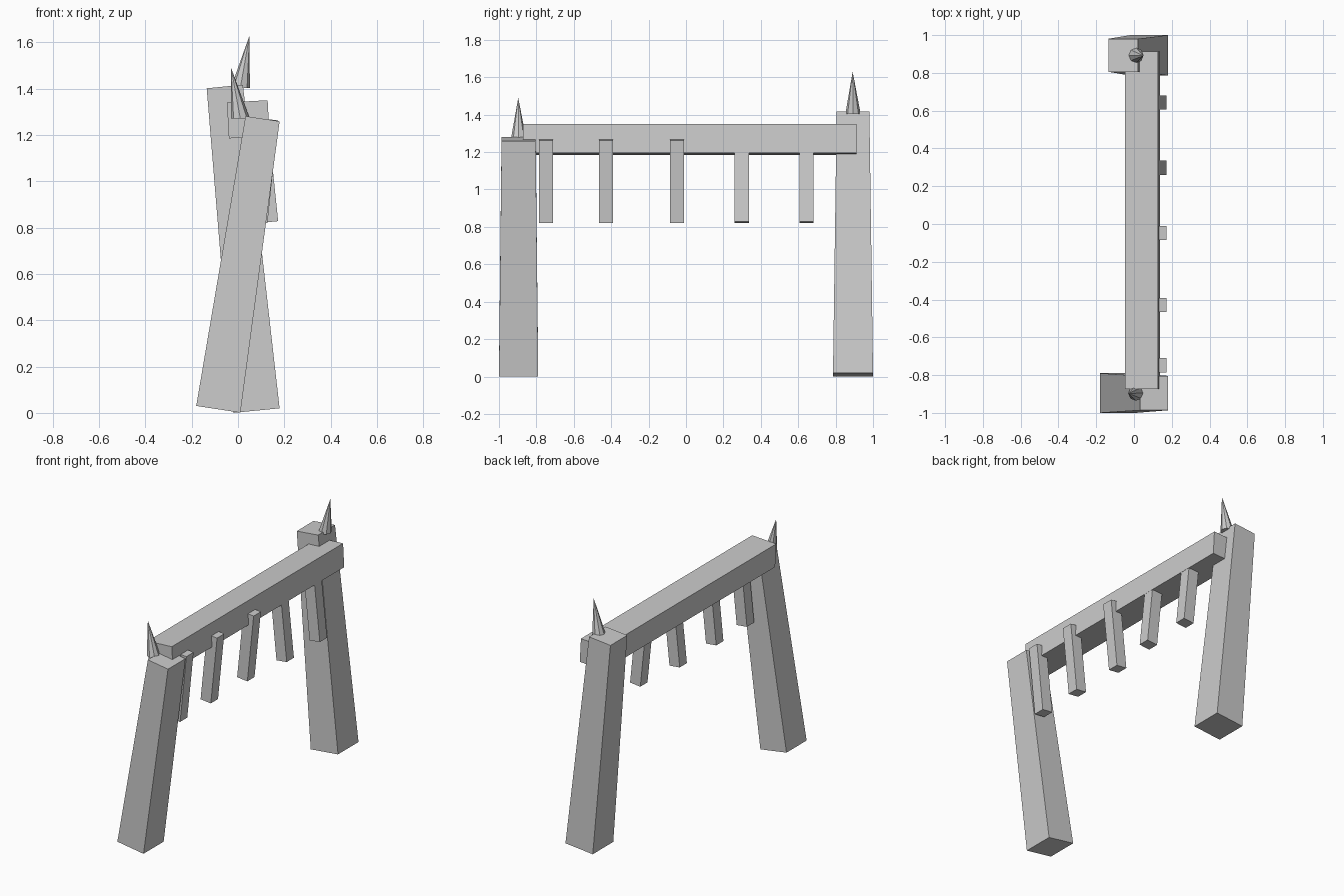
import bpy, bmesh, math
from mathutils import Vector

if "Cube" in bpy.data.objects:
    bpy.data.objects.remove(bpy.data.objects["Cube"])


def finish(name, bm):
    bmesh.ops.recalc_face_normals(bm, faces=bm.faces)
    mesh = bpy.data.meshes.new(name)
    bm.to_mesh(mesh)
    bm.free()
    obj = bpy.data.objects.new(name, mesh)
    bpy.context.collection.objects.link(obj)
    return obj


def bar(name, y, bottom, top, size_bottom, size_top):
    """Tapered bar leaning in the xz plane; ends are square to its axis."""
    lo, hi = Vector((bottom[0], y, bottom[1])), Vector((top[0], y, top[1]))
    axis = (hi - lo).normalized()
    side = Vector((axis.z, 0, -axis.x))
    bm = bmesh.new()
    bmesh.ops.create_cube(bm, size=1)
    for v in bm.verts:
        end, size = (hi, size_top) if v.co.z > 0 else (lo, size_bottom)
        v.co = end + side * v.co.x * size[0] + Vector((0, v.co.y * size[1], 0))
    return finish(name, bm)


def spike(name, base, tip):
    """Eight-sided spike bent towards its tip."""
    bm = bmesh.new()
    ring = []
    for i in range(8):
        a = math.tau * i / 8
        ring.append(bm.verts.new((base[0] + 0.041 * math.cos(a),
                                  base[1] + 0.041 * math.sin(a), base[2])))
    apex = bm.verts.new(tip)
    bm.faces.new(ring)
    for i in range(8):
        bm.faces.new((ring[i], ring[(i + 1) % 8], apex))
    return finish(name, bm)


# Leaning end posts
bar("front_post", -0.895, (-0.085, 0.0155), (0.106, 1.27), (0.193, 0.21), (0.149, 0.182))
bar("back_post", 0.893, (0.08, 0.01), (-0.057, 1.409), (0.2, 0.214), (0.157, 0.175))

# Spikes on the posts
spike("front_spike", (0.01, -0.895, 1.27), (-0.03, -0.897, 1.49))
spike("back_spike", (0.01, 0.893, 1.403), (0.05, 0.891, 1.63))

# Slightly rolled top rail
rail = bar("top_rail", 0.02, (0.0485, 1.19), (0.04, 1.345), (0.176, 1.785), (0.176, 1.785))

# Hanging slats: the front three lean one way, the back two the other
for i, y in enumerate((-0.748, -0.428, -0.047, 0.298, 0.643)):
    lean = 0.023 if i < 3 else -0.023
    bar(f"slat_{i + 1}", y, (0.113 - lean, 0.824), (0.113 + lean, 1.267),
        (0.075, 0.075), (0.075, 0.075))
